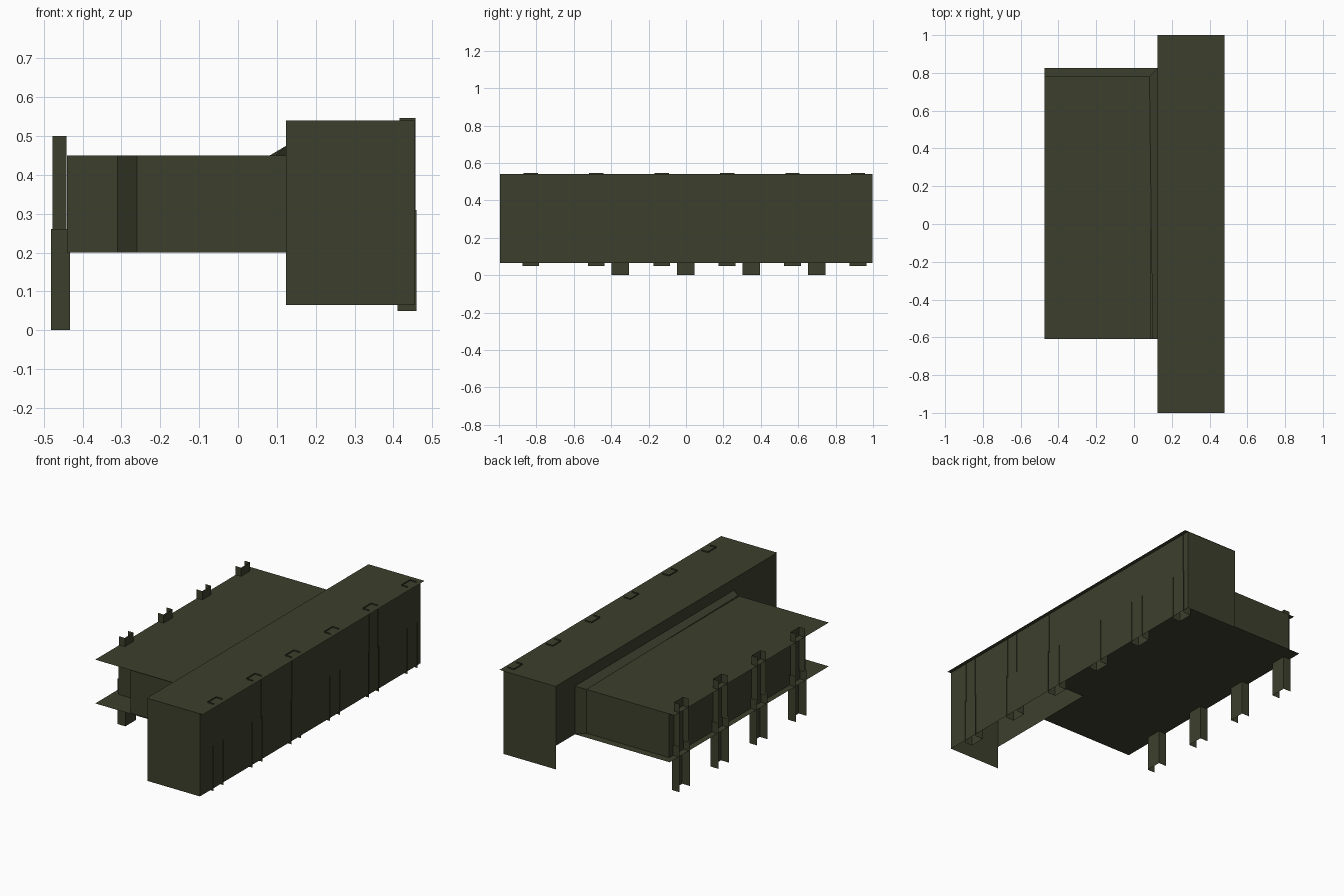
import bpy

if "Cube" in bpy.data.objects:
    bpy.data.objects.remove(bpy.data.objects["Cube"])

olive = bpy.data.materials.new("dark olive")
olive.diffuse_color = (0.046, 0.051, 0.026, 1)
olive.use_nodes = True
olive.node_tree.nodes["Principled BSDF"].inputs["Base Color"].default_value = olive.diffuse_color


def make(name, verts, faces):
    me = bpy.data.meshes.new(name)
    me.from_pydata(verts, [], faces)
    me.materials.append(olive)
    ob = bpy.data.objects.new(name, me)
    bpy.context.collection.objects.link(ob)
    return ob


def plate(name, x0, x1, y0, y1, z):
    return make(name, [(x0, y0, z), (x1, y0, z), (x1, y1, z), (x0, y1, z)], [(0, 1, 2, 3)])


def wall(name, path, z0, z1):
    """Upright sheet following a plan path."""
    n = len(path)
    v = [(x, y, z0) for x, y in path] + [(x, y, z1) for x, y in path]
    return make(name, v, [(i, i + 1, n + i + 1, n + i) for i in range(n - 1)])


def channel(name, x_web, x_tip, yc, half, z0, z1):
    """Upright U channel, open towards x_tip."""
    return wall(name, [(x_tip, yc - half), (x_web, yc - half),
                       (x_web, yc + half), (x_tip, yc + half)], z0, z1)


# Tall long hall: roof, walls, open underside
plate("hall_roof", 0.124, 0.478, -1.0, 1.0, 0.54)
wall("hall_outer_walls", [(0.124, -0.995), (0.456, -0.995), (0.456, 0.997), (0.124, 0.997)],
     0.065, 0.54)
wall("hall_inner_wall", [(0.124, 0.997), (0.124, -0.995)], 0.2, 0.54)
plate("hall_floor", 0.124, 0.456, -0.28, 0.825, 0.2)

# Low annex: roof and floor sheets with recessed walls and angled porch corner
plate("annex_roof", -0.475, 0.09, -0.61, 0.78, 0.45)
plate("annex_floor", -0.475, 0.124, -0.61, 0.825, 0.2)
wall("annex_walls", [(0.124, -0.6), (-0.26, -0.6), (-0.31, -0.45), (-0.44, -0.45),
                     (-0.44, 0.78), (0.085, 0.78)], 0.2, 0.45)

# Flared flashing where the annex meets the hall
make("flared_flashing",
     [(0.098, -0.61, 0.45), (0.124, -0.61, 0.475), (0.124, 0.825, 0.475),
      (0.082, 0.78, 0.45), (0.082, 0.78, 0.2), (0.124, 0.825, 0.2)],
     [(0, 1, 2, 3), (3, 2, 5, 4)])

# Annex support legs with narrower posts above
for i in range(4):
    y = -0.352 + 0.35 * i
    channel(f"annex_leg_{i}", -0.432, -0.481, y, 0.047, 0.0, 0.26)
    channel(f"annex_post_{i}", -0.441, -0.477, y, 0.04, 0.25, 0.5)

# Hall pilasters set into the long outer wall
for i in range(6):
    y = -0.83 + 0.35 * i
    channel(f"hall_pilaster_base_{i}", 0.41, 0.459, y, 0.045, 0.05, 0.31)
    channel(f"hall_pilaster_top_{i}", 0.416, 0.4575, y, 0.038, 0.3, 0.547)
